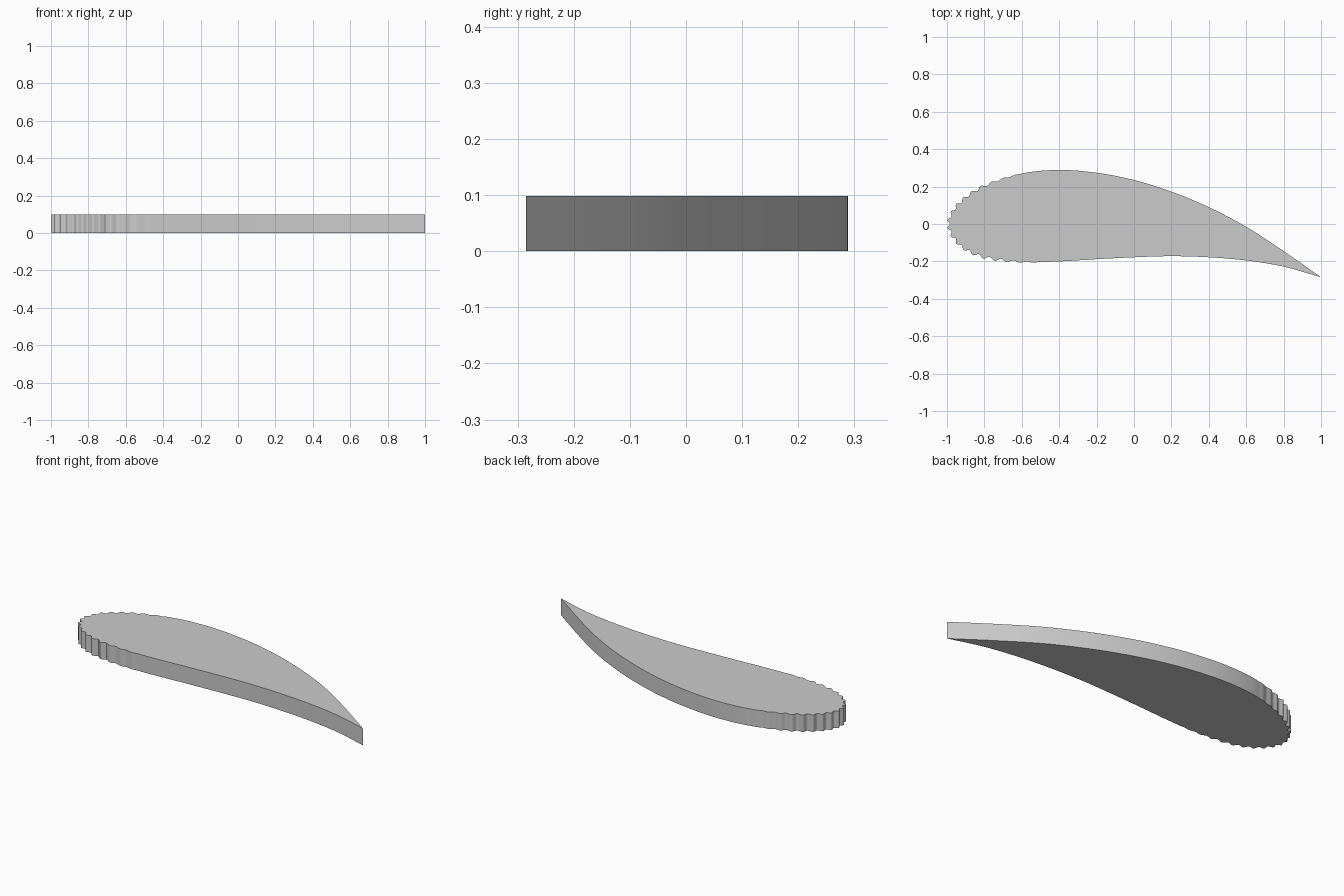
import bpy, bmesh, math
from mathutils import Vector

cube = bpy.data.objects.get("Cube")
if cube:
    bpy.data.objects.remove(cube)

HEIGHT = 0.098

# Outline control points, tail -> upper side -> nose -> lower side -> tail
upper = [(1, -.285), (.8, -.145), (.6, -.015), (.4, .09), (.2, .173), (0, .235), (-.2, .274),
         (-.4, .289), (-.6, .27), (-.8, .204), (-.9, .143), (-.965, .075)]
lower = [(-.965, -.075), (-.9, -.137), (-.8, -.178), (-.6, -.203), (-.4, -.2), (-.2, -.188),
         (0, -.178), (.2, -.172), (.4, -.178), (.6, -.195), (.8, -.228), (1, -.285)]
pts = [Vector(p) for p in upper + [(-.992, 0)] + lower]


def spline(p, steps):
    """Smooth curve through all points, open at the tail."""
    p = [2 * p[0] - p[1]] + p + [2 * p[-1] - p[-2]]
    out = []
    for a, b, c, d in zip(p, p[1:], p[2:], p[3:]):
        # spacing-aware tangents keep the tight nose round
        ta, tb, tc = ((v - u).length ** .5 for u, v in ((a, b), (b, c), (c, d)))
        m1 = tb * ((b - a) / ta - (c - a) / (ta + tb) + (c - b) / tb)
        m2 = tb * ((c - b) / tb - (d - b) / (tb + tc) + (d - c) / tc)
        for i in range(steps):
            t = i / steps
            out.append(b * (2*t**3 - 3*t*t + 1) + m1 * (t**3 - 2*t*t + t)
                       + c * (3*t*t - 2*t**3) + m2 * (t**3 - t*t))
    return out + [p[-2]]


curve = spline(pts, 24)
nose = len(upper) * 24

# Distance along the outline, measured from the nose
dist = [0.0]
for a, b in zip(curve, curve[1:]):
    dist.append(dist[-1] + (b - a).length)
dist = [s - dist[nose] for s in dist]

# Scalloped nose: ripples lengthen and fade away from the leading edge
outline = []
for i, p in enumerate(curve[:-1]):
    if i == 0:
        outline.append(p)
        continue
    tangent = (curve[i + 1] - curve[i - 1]).normalized()
    normal = Vector((tangent.y, -tangent.x))
    s = abs(dist[i])
    reach = 0.52 if dist[i] < 0 else 0.62
    fade = min(1, max(0, (reach - s) / 0.25))
    phase = 2 * math.pi * math.log(1 + s * 1.5) / (1.5 * 0.042)
    outline.append(p - normal * 0.008 * fade * math.cos(phase))

# Extruded blade section
bm = bmesh.new()
base = bm.faces.new([bm.verts.new((p.x, p.y, 0)) for p in outline])
top = bmesh.ops.extrude_face_region(bm, geom=[base], use_keep_orig=True)
bmesh.ops.translate(bm, vec=(0, 0, HEIGHT),
                    verts=[v for v in top["geom"] if isinstance(v, bmesh.types.BMVert)])
bmesh.ops.recalc_face_normals(bm, faces=bm.faces)
mesh = bpy.data.meshes.new("blade_section")
bm.to_mesh(mesh)
bm.free()
blade = bpy.data.objects.new("blade_section", mesh)
bpy.context.collection.objects.link(blade)

# Plain grey finish
grey = bpy.data.materials.new("plain_grey")
grey.use_nodes = True
color = (0.6, 0.6, 0.6, 1)
grey.diffuse_color = color
grey.node_tree.nodes["Principled BSDF"].inputs["Base Color"].default_value = color
mesh.materials.append(grey)

bpy.ops.object.select_all(action="DESELECT")
blade.select_set(True)
bpy.context.view_layer.objects.active = blade
bpy.ops.object.shade_smooth_by_angle(angle=math.radians(30))
